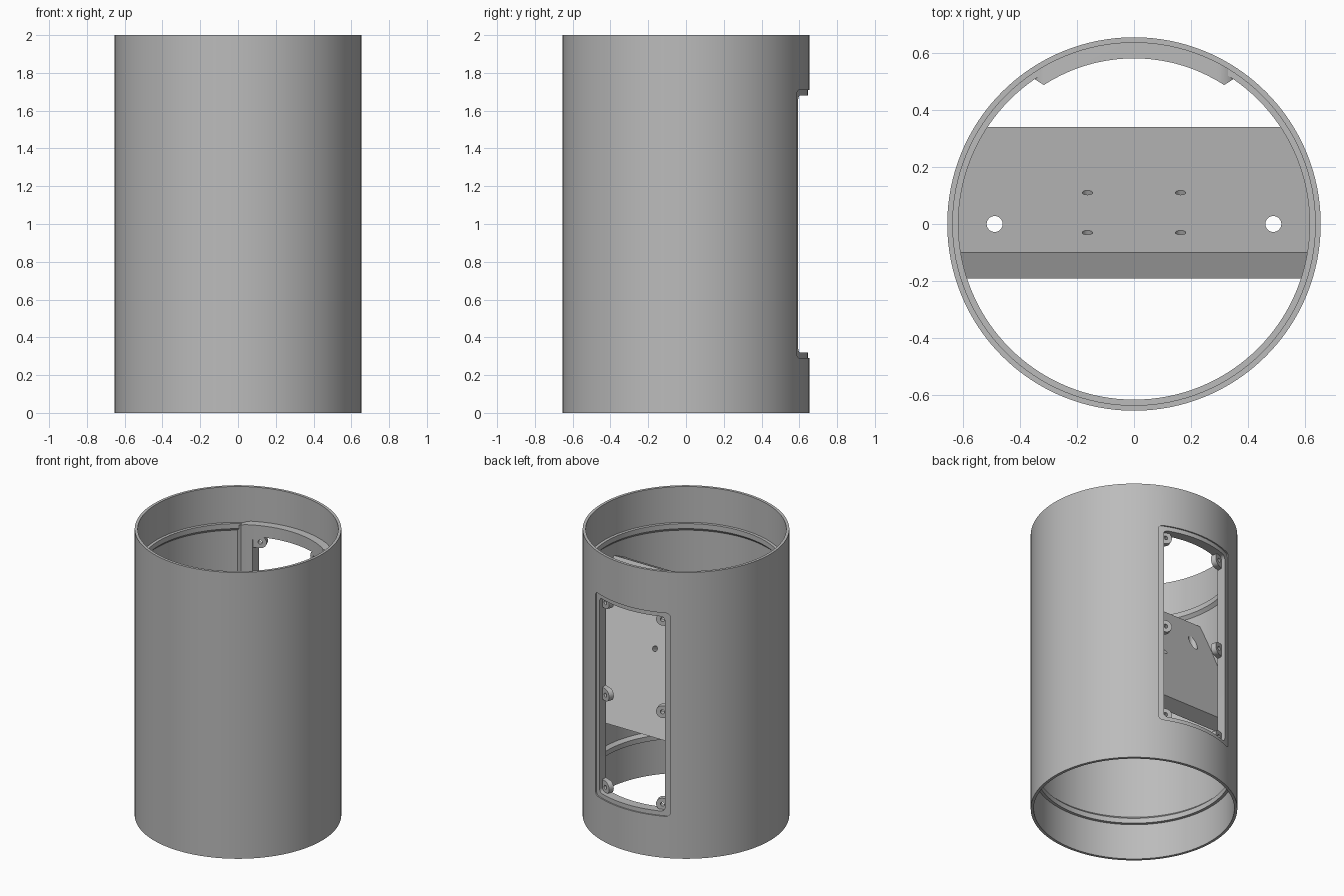
import bpy, bmesh, math
from math import sin, cos, pi, radians
from mathutils import Matrix, Vector

cube = bpy.data.objects.get("Cube")
if cube:
    bpy.data.objects.remove(cube, do_unlink=True)

grey = bpy.data.materials.new("plain grey")
grey.use_nodes = True
grey.diffuse_color = (0.5, 0.5, 0.5, 1)
grey.node_tree.nodes["Principled BSDF"].inputs["Base Color"].default_value = (0.5, 0.5, 0.5, 1)


def finish(name, bm):
    bmesh.ops.remove_doubles(bm, verts=bm.verts, dist=1e-5)
    bmesh.ops.recalc_face_normals(bm, faces=bm.faces)
    mesh = bpy.data.meshes.new(name)
    bm.to_mesh(mesh)
    bm.free()
    mesh.materials.append(grey)
    obj = bpy.data.objects.new(name, mesh)
    bpy.context.collection.objects.link(obj)
    return obj


def lathe(name, profile, steps=128):
    """Revolve a closed (radius, z) profile around z."""
    bm = bmesh.new()
    verts = [bm.verts.new((r, 0, z)) for r, z in profile]
    edges = [bm.edges.new((verts[i - 1], verts[i])) for i in range(len(verts))]
    bmesh.ops.spin(bm, geom=verts + edges, axis=(0, 0, 1), cent=(0, 0, 0),
                   angle=2 * pi, steps=steps, use_merge=True)
    return finish(name, bm)


def prism(name, points, depth, matrix):
    """Extrude a flat outline by depth, centred on local z, then place it."""
    bm = bmesh.new()
    face = bm.faces.new([bm.verts.new((u, v, -depth / 2)) for u, v in points])
    new = bmesh.ops.extrude_face_region(bm, geom=[face])["geom"]
    moved = [g for g in new if isinstance(g, bmesh.types.BMVert)]
    bmesh.ops.translate(bm, verts=moved, vec=(0, 0, depth))
    bmesh.ops.transform(bm, matrix=matrix, verts=bm.verts)
    return finish(name, bm)


def arc(cx, cy, r, start, end, n):
    return [(cx + r * cos(radians(start + (end - start) * i / n)),
             cy + r * sin(radians(start + (end - start) * i / n))) for i in range(n + 1)]


def circle(r, n=32):
    return arc(0, 0, r, 0, 360, n)[:-1]


def rounded_rect(w, h, r):
    corners = [(1, 1, 0), (-1, 1, 90), (-1, -1, 180), (1, -1, 270)]
    return [p for sx, sy, a in corners
            for p in arc(sx * (w - r), sy * (h - r), r, a, a + 90, 8)]


def boolean(obj, cutter, operation="DIFFERENCE"):
    mod = obj.modifiers.new("cut", "BOOLEAN")
    mod.object, mod.operation, mod.solver = cutter, operation, "EXACT"
    bpy.ops.object.select_all(action="DESELECT")
    bpy.context.view_layer.objects.active = obj
    obj.select_set(True)
    bpy.ops.object.modifier_apply(modifier=mod.name)
    bpy.data.objects.remove(cutter, do_unlink=True)


def smooth(obj):
    bpy.ops.object.select_all(action="DESELECT")
    bpy.context.view_layer.objects.active = obj
    obj.select_set(True)
    bpy.ops.object.shade_smooth_by_angle(angle=radians(25))


OUTER, WALL, LIP = 0.654, 0.635, 0.615
MID = 1.0
# Places an outline drawn in x and z on the back side of the tube
back = Matrix.Translation((0, 0.6, MID)) @ Matrix.Rotation(pi / 2, 4, "X")

# Tube with an inner stop lip near each end
lower = [(WALL, 0.305), (LIP, 0.285), (LIP, 0.25), (WALL, 0.25), (WALL, 0)]
upper = [(r, 2 - z) for r, z in reversed(lower)]
shell = lathe("tube_shell", lower + [(OUTER, 0), (OUTER, 2)] + upper)
boolean(shell, prism("window_cutter", rounded_rect(0.288, 0.71, 0.025), 0.6, back))
smooth(shell)

# Thickened frame behind the window edge
half = 35.5
frame_outline = arc(0, 0, 0.645, 90 - half, 90 + half, 40) + arc(0, 0, 0.58, 123, 57, 40)
frame = prism("window_frame", frame_outline, 1.52, Matrix.Translation((0, 0, MID)))
boolean(frame, prism("frame_trim", rounded_rect(0.372, 0.76, 0.08), 0.6, back), "INTERSECT")
boolean(frame, prism("opening_cutter", rounded_rect(0.252, 0.68, 0.025), 0.6, back))
smooth(frame)

# Screw tabs along both sides of the opening
tab_outline = arc(0, 0, 0.042, 90, 270, 16) + [(0.075, -0.042), (0.075, 0.042)]
for side, label in ((1, "left"), (-1, "right")):
    for z, level in ((0.355, "bottom"), (1.0, "middle"), (1.645, "top")):
        angle = radians(21) * side
        radial = Vector((sin(angle), cos(angle), 0))
        place = (Matrix.Translation(radial * 0.598 + Vector((0, 0, z)))
                 @ Matrix.Rotation(-angle, 4, "Z") @ Matrix.Rotation(pi / 2, 4, "X"))
        outline = [(u * side, v) for u, v in tab_outline]
        tab = prism(f"{label}_{level}_tab", outline, 0.036, place)
        boolean(tab, prism("screw_cutter", circle(0.014, 20), 0.2, place))
        smooth(tab)

# Sloping mounting plate, trimmed to the inside of the tube
section = [(-0.10, 1.61), (0.34, 0.67), (0.25, 0.628), (-0.19, 1.568)]
across = Matrix(((0, 0, 1, 0), (1, 0, 0, 0), (0, 1, 0, 0), (0, 0, 0, 1)))
plate = prism("mounting_plate", section, 1.4, across)
boolean(plate, prism("plate_trim", circle(0.64, 128), 3, Matrix.Translation((0, 0, MID))),
        "INTERSECT")
slope = math.atan2(0.94, 0.44)
for side in (1, -1):
    # Upright rod holes
    rod = Matrix.Translation((0.488 * side, 0, MID))
    boolean(plate, prism("rod_cutter", circle(0.028), 3, rod))
    # Small fixing holes square to the plate
    for y in (0.11, -0.03):
        z = 1.61 - (y + 0.10) * math.tan(slope)
        hole = Matrix.Translation((0.163 * side, y, z)) @ Matrix.Rotation(-slope, 4, "X")
        boolean(plate, prism("fixing_cutter", circle(0.018, 24), 0.4, hole))
smooth(plate)
